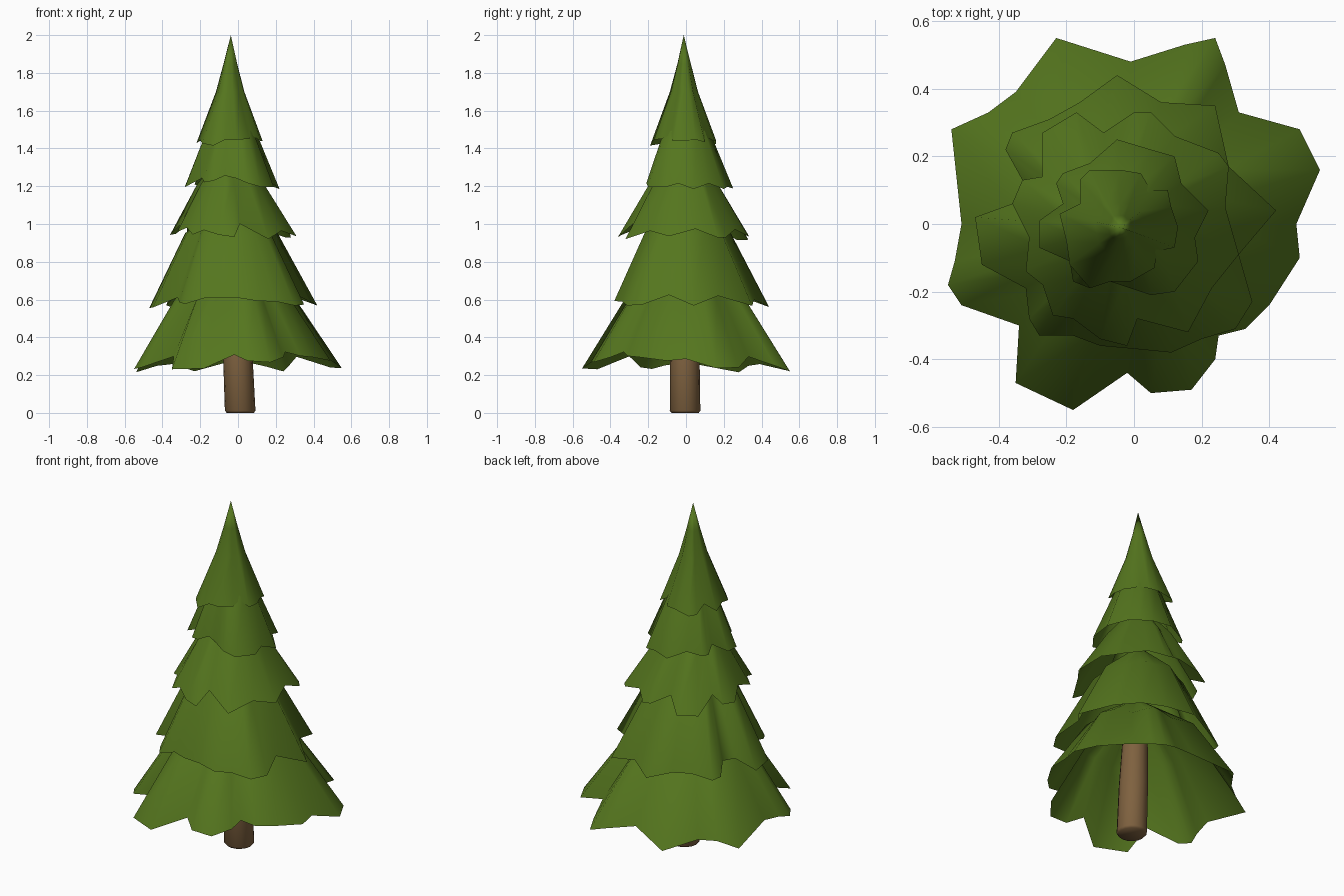
import bpy
import math
from mathutils import Vector

cube = bpy.data.objects.get("Cube")
if cube:
    bpy.data.objects.remove(cube, do_unlink=True)


def make_material(name, colour):
    mat = bpy.data.materials.new(name)
    mat.use_nodes = True
    mat.diffuse_color = (*colour, 1)
    mat.node_tree.nodes["Principled BSDF"].inputs["Base Color"].default_value = (*colour, 1)
    return mat


needle_green = make_material("needle green", (0.09, 0.18, 0.013))
bark_brown = make_material("bark brown", (0.21, 0.12, 0.05))


def axis_point(z):
    """Centre line of the leaning trunk at height z."""
    lean = min(z / 1.2, 1)
    return Vector((0.012 - 0.052 * lean, -0.005 - 0.005 * lean, z))


def build_rings(name, rings, material, cap_bottom=False, apex=None):
    """Bridge equal-length rings of points, lowest first, into a smooth surface."""
    count = len(rings[0])
    verts = [point for ring in rings for point in ring]
    faces = []
    for level in range(len(rings) - 1):
        low, high = level * count, (level + 1) * count
        for i in range(count):
            j = (i + 1) % count
            faces.append((low + i, low + j, high + j, high + i))
    if cap_bottom:
        faces.append(tuple(reversed(range(count))))
    if apex is not None:
        tip, last = len(verts), len(verts) - count
        verts.append(apex)
        faces += [(last + i, last + (i + 1) % count, tip) for i in range(count)]
    mesh = bpy.data.meshes.new(name)
    mesh.from_pydata(verts, [], faces)
    mesh.materials.append(material)
    obj = bpy.data.objects.new(name, mesh)
    bpy.context.collection.objects.link(obj)
    bpy.ops.object.select_all(action="DESELECT")
    obj.select_set(True)
    bpy.context.view_layer.objects.active = obj
    bpy.ops.object.shade_smooth_by_angle(angle=math.radians(75))
    return obj


def build_tier(name, outline, tip_z, droop, shoulder, collar, apex=None):
    """Skirt of branches: a jagged rim whose long tips droop below its notches.

    outline is the rim in hundredths; shoulder and collar are (radius, height).
    """
    rim = [Vector((x / 100, y / 100, 0)) for x, y in outline]
    centre = axis_point(tip_z)
    centre.z = 0
    reach = [(p - centre).length for p in rim]
    longest, mean = max(reach), sum(reach) / len(reach)
    rings = [[Vector((p.x, p.y, tip_z + droop * (longest - r)))
              for p, r in zip(rim, reach)]]
    # Higher rings lose the jagged shape step by step
    for (radius, z), jagged in ((shoulder, 0.8), (collar, 0.6)):
        middle = axis_point(z)
        rings.append([middle + (p - centre).normalized() * radius
                      * (1 + jagged * (r / mean - 1)) for p, r in zip(rim, reach)])
    build_rings(name, rings, needle_green, apex=apex)


# Trunk with a softened foot
trunk_rings = []
for z, radius in ((0, 0.072), (0.012, 0.081), (0.3, 0.078), (0.8, 0.06), (1.6, 0.03)):
    angles = [math.tau * i / 16 for i in range(16)]
    trunk_rings.append([axis_point(z) + Vector((math.cos(a), math.sin(a), 0)) * radius
                        for a in angles])
build_rings("trunk", trunk_rings, bark_brown, cap_bottom=True)

# Branch tiers, rims running counter-clockwise from above
build_tier("bottom_branches", [
    (48, 0), (55, 16), (49, 28), (31, 33), (27, 47), (24, 55), (15, 53), (-1, 48),
    (-23, 55), (-35, 39), (-43, 33), (-54, 28), (-51, 0), (-53, -11), (-55, -18),
    (-51, -24), (-34, -30), (-35, -47), (-18, -55), (-2, -44), (5, -50), (17, -49),
    (24, -40), (25, -33), (33, -31), (40, -24), (49, -10)],
    0.215, 0.52, (0.31, 0.60), (0.06, 0.80))

build_tier("lower_branches", [
    (42, 4), (28, 17), (24, 35), (8, 36), (-5, 44), (-16, 36), (-25, 31), (-36, 27),
    (-38, 22), (-33, 13), (-36, 6), (-47, 2), (-45, -12), (-32, -19), (-31, -28),
    (-28, -33), (-18, -33), (-10, -36), (1, -37), (11, -38), (20, -34), (30, -31),
    (35, -23), (31, -9)],
    0.555, 0.55, (0.225, 0.95), (0.055, 1.12))

build_tier("middle_branches", [
    (27, 5), (28, 17), (25, 21), (12, 26), (5, 33), (0, 33), (-9, 27), (-17, 33),
    (-27, 27), (-27, 14), (-33, 13), (-36, 6), (-31, -4), (-32, -14), (-27, -18),
    (-24, -27), (-18, -28), (-10, -34), (-2, -36), (1, -28), (16, -32), (23, -19),
    (31, -9)],
    0.915, 0.9, (0.175, 1.21), (0.045, 1.38))

build_tier("upper_branches", [
    (22, 4), (14, 12), (12, 20), (5, 22), (-5, 25), (-13, 18), (-21, 15), (-23, 12),
    (-21, 6), (-28, 1), (-28, -7), (-19, -11), (-18, -17), (-13, -19), (-7, -17),
    (-1, -19), (5, -21), (12, -20), (19, -11), (18, -4)],
    1.185, 0.7, (0.12, 1.49), (0.035, 1.62))

build_tier("top_branches", [
    (13, -1), (11, 5), (10, 10), (5, 10), (2, 15), (-4, 16), (-13, 16), (-16, 13),
    (-16, 6), (-22, 3), (-20, -5), (-19, -12), (-13, -19), (-7, -17), (-1, -17),
    (6, -13), (7, -8), (12, -7)],
    1.415, 0.8, (0.073, 1.70), (0.035, 1.85), apex=Vector((-0.038, -0.012, 2)))
